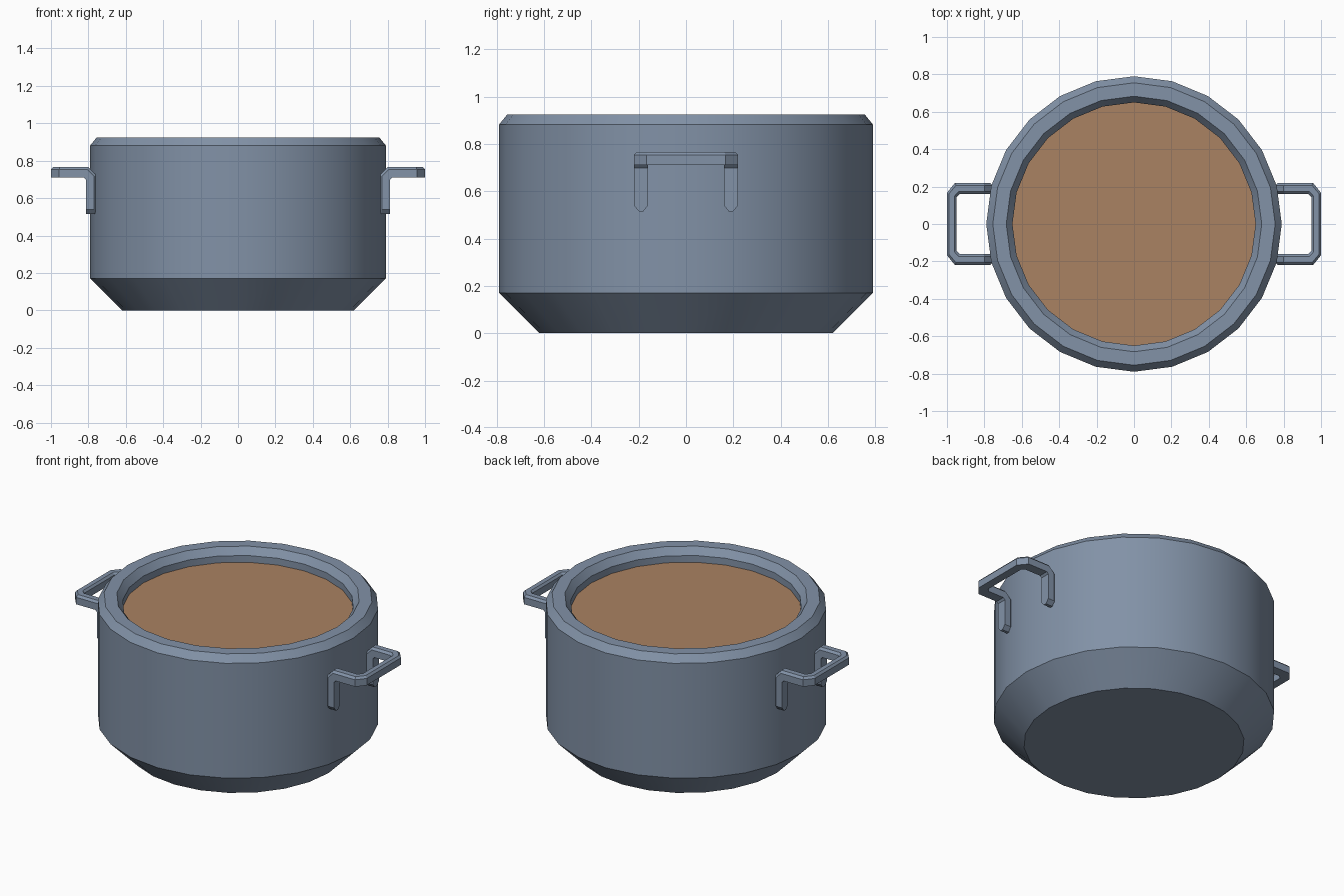
import bpy, bmesh, math
from mathutils import Vector

if "Cube" in bpy.data.objects:
    bpy.data.objects.remove(bpy.data.objects["Cube"])

SIDES = 24


def material(name, rgb):
    m = bpy.data.materials.new(name)
    m.diffuse_color = (*rgb, 1)
    m.use_nodes = True
    m.node_tree.nodes["Principled BSDF"].inputs["Base Color"].default_value = m.diffuse_color
    return m


steel = material("blue_grey_metal", (0.223, 0.287, 0.386))
broth = material("brown_soup", (0.402, 0.223, 0.122))


def finish(bm, name, mat, smooth=False):
    bmesh.ops.recalc_face_normals(bm, faces=bm.faces[:])
    me = bpy.data.meshes.new(name)
    bm.to_mesh(me)
    bm.free()
    me.materials.append(mat)
    ob = bpy.data.objects.new(name, me)
    bpy.context.collection.objects.link(ob)
    if smooth:
        bpy.ops.object.select_all(action='DESELECT')
        ob.select_set(True)
        bpy.context.view_layer.objects.active = ob
        bpy.ops.object.shade_smooth_by_angle(angle=math.radians(30))
    return ob


def bridge(bm, rings):
    for a, b in zip(rings, rings[1:]):
        n = len(a)
        for i in range(n):
            j = (i + 1) % n
            bm.faces.new((a[i], a[j], b[j], b[i]))


def circle(bm, r, z):
    return [bm.verts.new((r * math.cos(2 * math.pi * i / SIDES),
                          r * math.sin(2 * math.pi * i / SIDES), z))
            for i in range(SIDES)]


# Pot body, with soup closing the inside, so outward normals come out right
bm = bmesh.new()
profile = [(0.62, 0), (0.79, 0.17), (0.79, 0.882), (0.755, 0.925),
           (0.683, 0.925), (0.65, 0.882), (0.65, 0.84)]
rings = [circle(bm, r, z) for r, z in profile]
bridge(bm, rings)
bm.faces.new(rings[0])
top = bm.faces.new(rings[-1])
top.material_index = 1
pot = finish(bm, "pot_and_soup", steel, True)
pot.data.materials.append(broth)

# Handle cross-section (u across, v up) and half path (centre, u axis, v axis)
section = [(-0.03, -0.028), (0.03, -0.028), (0.03, 0.015), (0.017, 0.028),
           (-0.017, 0.028), (-0.03, 0.015)]
half = [((0.785, 0.19, 0.515), (0, 0.3, 0), (-1, 0, 0)),
        ((0.785, 0.19, 0.54), (0, 1, 0), (-1, 0, 0)),
        ((0.785, 0.19, 0.71), (0, 1, 0), (-1, 0, 0.414)),
        ((0.812, 0.19, 0.738), (0, 1, 0), (-0.414, 0, 1)),
        ((0.945, 0.19, 0.738), (0.4, 1, 0), (0, 0, 1)),
        ((0.975, 0.155, 0.738), (0.84, 0.4, 0), (0, 0, 1))]


def flip(step):
    return tuple((v[0], -v[1], v[2]) for v in step)


path = half + [flip(s) for s in reversed(half)]

# One handle on each side
for name, sx in (("right_handle", 1), ("left_handle", -1)):
    bm = bmesh.new()
    rings = []
    for c, u, v in path:
        ring = []
        for a, b in section:
            p = Vector(c) + a * Vector(u) + b * Vector(v)
            ring.append(bm.verts.new((sx * p.x, p.y, p.z)))
        rings.append(ring)
    bridge(bm, rings)
    bm.faces.new(rings[0])
    bm.faces.new(rings[-1])
    finish(bm, name, steel)
